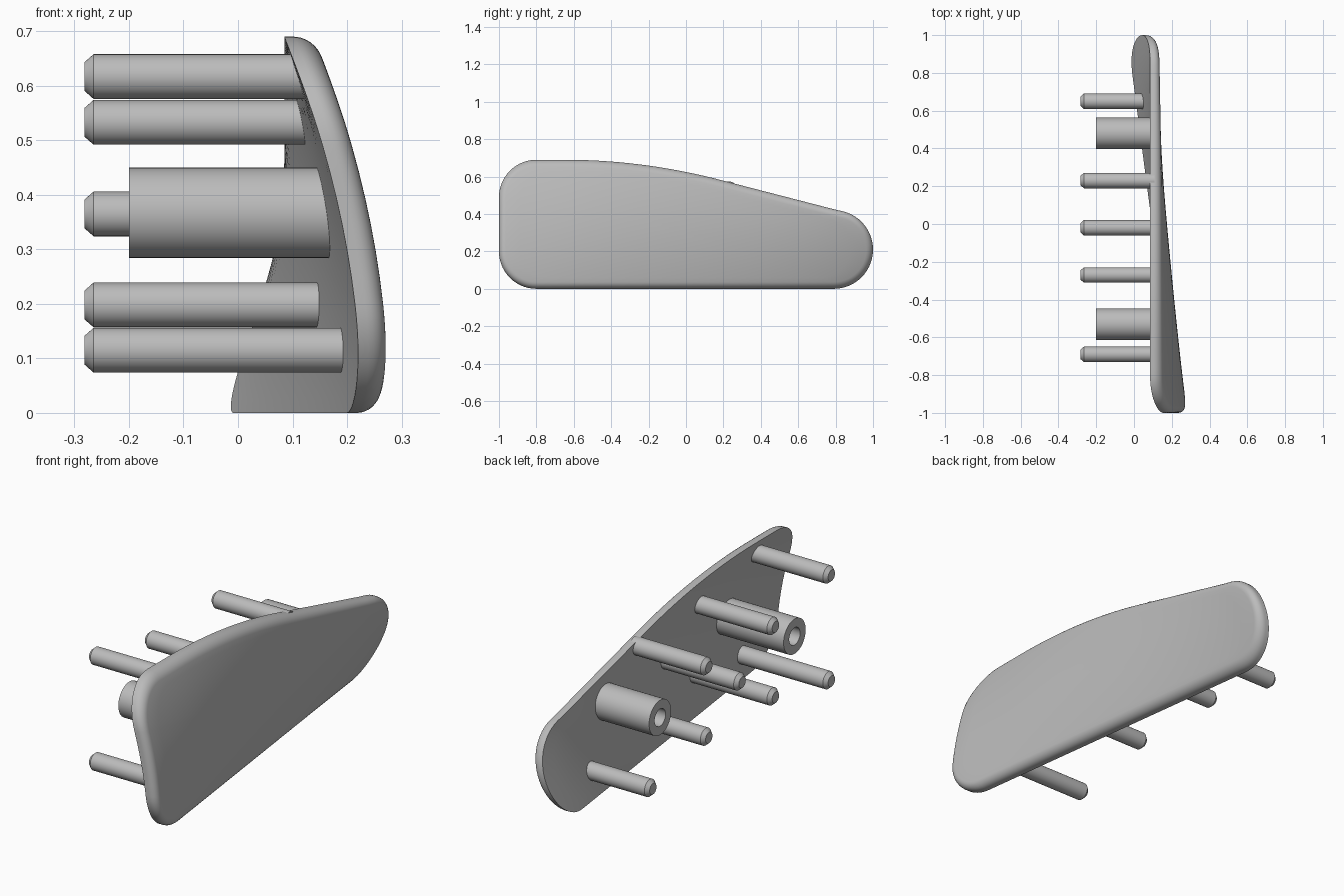
import bpy, bmesh, math

cube = bpy.data.objects.get("Cube")
if cube:
    bpy.data.objects.remove(cube)

THICK, FILLET = 0.055, 0.036

grey = bpy.data.materials.new("plain_grey")
grey.use_nodes = True
grey.diffuse_color = (0.5, 0.5, 0.5, 1)
grey.node_tree.nodes["Principled BSDF"].inputs["Base Color"].default_value = (0.5, 0.5, 0.5, 1)


def top_edge(y):
    """Height of the plate's upper edge: flat, then an arc, then a straight slope."""
    if y < -0.65:
        return 0.69
    if y < 0.23:
        return 0.69 - 0.155 * (y + 0.65) ** 2
    return 0.57 - 0.258 * (y - 0.23)


def back_x(y, z):
    """Twisted, gently bulged rear surface of the plate."""
    top = top_edge(y)
    t = z / top
    return 0.085 + (0.01 - 0.131 * y) * (1 - t) + 0.3 * top * top * t * (1 - t)


def arc(cy, cz, r, start, end, n=14):
    angles = [math.radians(start + (end - start) * i / n) for i in range(n + 1)]
    return [(cy + r * math.cos(a), cz + r * math.sin(a)) for a in angles]


def outline():
    pts = arc(-0.8, 0.2, 0.2, 180, 270)
    pts += [(-0.8 + 1.59 * i / 32, 0) for i in range(1, 32)]
    pts += arc(0.79, 0.21, 0.21, -90, 75.5, 26)
    for i in range(1, 33):
        y = 0.842 - 1.642 * i / 33
        pts.append((y, top_edge(y)))
    pts += arc(-0.8, 0.49, 0.2, 90, 180)
    pts += [(-1, 0.49 - 0.29 * i / 6) for i in range(1, 6)]
    return pts


def inset(pts, d):
    """Move every outline point inward along its normal."""
    out = []
    for i, (y, z) in enumerate(pts):
        (y0, z0), (y1, z1) = pts[i - 1], pts[(i + 1) % len(pts)]
        ty, tz = y1 - y0, z1 - z0
        length = math.hypot(ty, tz)
        out.append((y - d * tz / length, z + d * ty / length))
    return out


def finish(bm, name, angle):
    bmesh.ops.recalc_face_normals(bm, faces=bm.faces)
    mesh = bpy.data.meshes.new(name)
    bm.to_mesh(mesh)
    bm.free()
    mesh.materials.append(grey)
    obj = bpy.data.objects.new(name, mesh)
    bpy.context.collection.objects.link(obj)
    bpy.ops.object.select_all(action="DESELECT")
    obj.select_set(True)
    bpy.context.view_layer.objects.active = obj
    bpy.ops.object.shade_smooth_by_angle(angle=math.radians(angle))
    return obj


def bridge(bm, a, b):
    n = len(a)
    for i in range(n):
        j = (i + 1) % n
        bm.faces.new((a[i], a[j], b[j], b[i]))


def build_plate():
    bm = bmesh.new()
    cy, cz = -0.05, 0.31
    edge = outline()

    def ring(pts, offset):
        return [bm.verts.new((back_x(y, z) + offset, y, z)) for y, z in pts]

    def shrink(pts, k):
        return [(y + (cy - y) * k, z + (cz - z) * k) for y, z in pts]

    steps = [i / 12 for i in range(1, 12)]
    # rear surface from the middle outward, then side wall, fillet and outer face
    rings = [ring(shrink(edge, k), 0) for k in reversed(steps)]
    rings.append(ring(edge, 0))
    for i in range(7):
        a = math.pi / 2 * i / 6
        rings.append(ring(inset(edge, FILLET * (1 - math.cos(a))),
                          THICK - FILLET + FILLET * math.sin(a)))
    inner = inset(edge, FILLET)
    rings += [ring(shrink(inner, k), THICK) for k in steps]
    for a, b in zip(rings, rings[1:]):
        bridge(bm, a, b)
    # close both middles with fans
    for loop, offset in ((rings[0], 0), (rings[-1], THICK)):
        hub = bm.verts.new((back_x(cy, cz) + offset, cy, cz))
        for i, v in enumerate(loop):
            bm.faces.new((loop[i - 1], v, hub))
    finish(bm, "curved_plate", 40)


def lathe(name, y, z, profile, sides=40):
    """Turn (x, radius) points around an axis along x, capping both ends."""
    bm = bmesh.new()
    rings = []
    for x, r in profile:
        rings.append([bm.verts.new((x, y + r * math.cos(2 * math.pi * i / sides),
                                    z + r * math.sin(2 * math.pi * i / sides)))
                      for i in range(sides)])
    for a, b in zip(rings, rings[1:]):
        bridge(bm, a, b)
    bm.faces.new(rings[0])
    bm.faces.new(rings[-1])
    finish(bm, name, 30)


build_plate()

# chamfered locating pins
pins = [(-0.69, 0.617), (-0.69, 0.115), (-0.27, 0.533), (-0.27, 0.198),
        (-0.02, 0.365), (0.23, 0.533), (0.23, 0.198), (0.65, 0.115)]
for n, (y, z) in enumerate(pins, 1):
    root = back_x(y, z) + 0.02
    lathe(f"pin_{n}", y, z, [(root, 0.041), (-0.265, 0.041), (-0.282, 0.026)])

# hollow screw bosses
for name, y in (("front_boss", -0.53), ("rear_boss", 0.48)):
    root = back_x(y, 0.367) + 0.025
    lathe(name, y, 0.367, [(root, 0.083), (-0.2, 0.083), (-0.2, 0.041), (root - 0.03, 0.041)])
